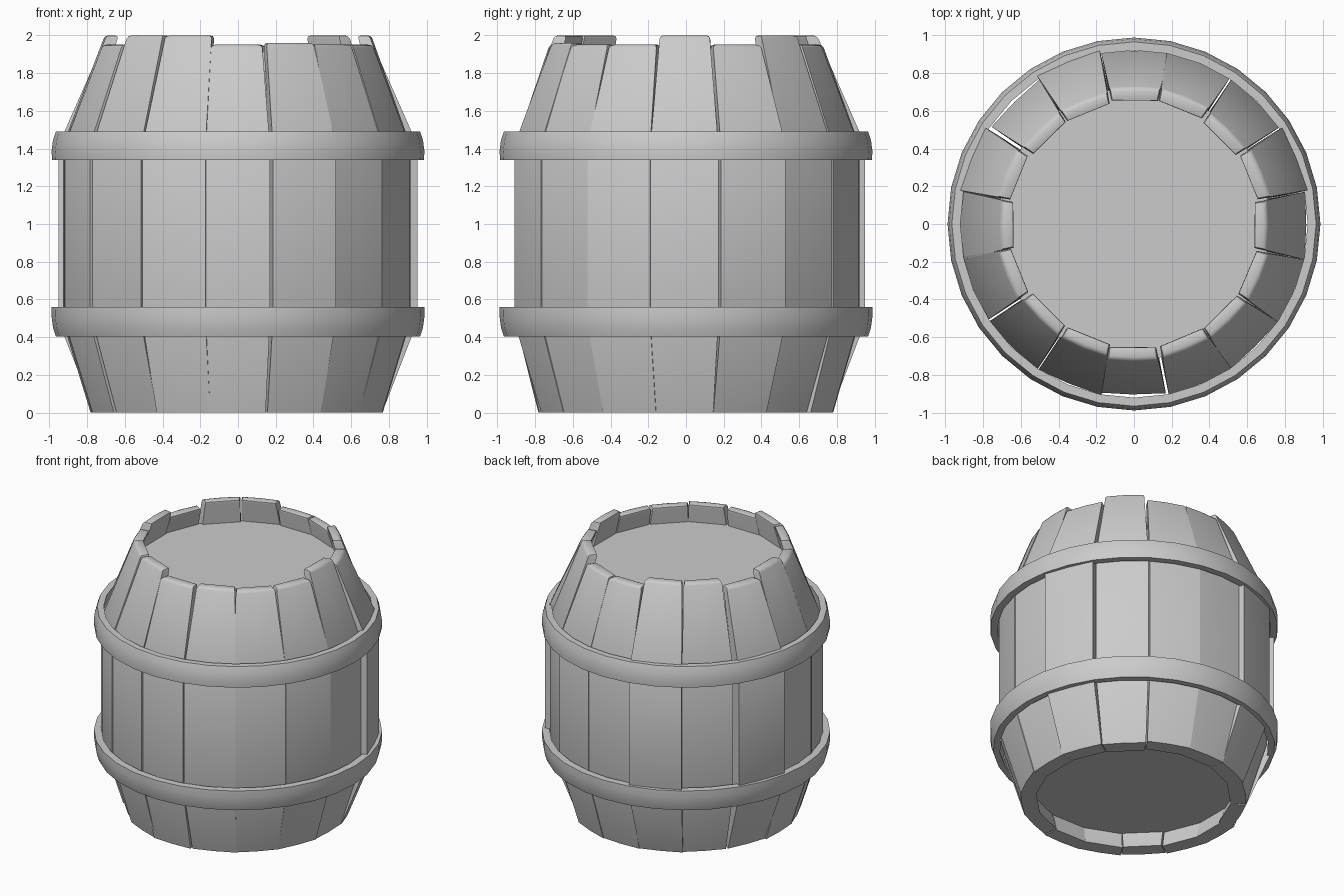
import bpy, bmesh, math, random
from mathutils import Matrix

if "Cube" in bpy.data.objects:
    bpy.data.objects.remove(bpy.data.objects["Cube"])

random.seed(4)
N = 16
STEP = 2 * math.pi / N
TAN = math.tan(STEP / 2)


def finish(name, bm, angle=35):
    bmesh.ops.recalc_face_normals(bm, faces=bm.faces)
    mesh = bpy.data.meshes.new(name)
    bm.to_mesh(mesh)
    bm.free()
    ob = bpy.data.objects.new(name, mesh)
    bpy.context.collection.objects.link(ob)
    bpy.ops.object.select_all(action='DESELECT')
    ob.select_set(True)
    bpy.context.view_layer.objects.active = ob
    bpy.ops.object.shade_smooth_by_angle(angle=math.radians(angle))
    return ob


def stave(i, push, top):
    # levels: height, outer radius, inner radius
    foot = random.uniform(-0.012, 0.012)
    k = (top - 1.42) / 0.56
    levels = [(0.0, 0.765 + foot, 0.66 + foot),
              (0.48, 0.91 + push, 0.80 + push),
              (1.42, 0.91 + push, 0.80 + push),
              (top, 0.91 + push - (0.205 + push) * k, 0.80 + push - (0.16 + push) * k)]
    bm = bmesh.new()
    rings = []
    for n, (z, ro, ri) in enumerate(levels):
        gap = 0.95 if n == 3 else 1.0
        wo, wi = min(ro, 0.93) * TAN * gap, ri * TAN * gap
        pts = [(ri, -wi), (ro, -wo), (ro + 0.008, 0), (ro, wo), (ri, wi)]
        rings.append([bm.verts.new((x, y, z)) for x, y in pts])
    for a, b in zip(rings, rings[1:]):
        for j in range(5):
            bm.faces.new((a[j], a[(j + 1) % 5], b[(j + 1) % 5], b[j]))
    bm.faces.new(rings[0])
    bm.faces.new(rings[-1])
    bmesh.ops.recalc_face_normals(bm, faces=bm.faces)
    # rounded ends
    ends = [e for e in bm.edges if e.calc_face_angle(0) > 0.9
            and (all(v in rings[-1] for v in e.verts))]
    bmesh.ops.bevel(bm, geom=ends, offset=0.018, segments=2, profile=0.5, affect='EDGES')
    turn = i * STEP + random.uniform(-0.012, 0.012)
    bmesh.ops.transform(bm, matrix=Matrix.Rotation(turn, 4, 'Z'), verts=bm.verts)
    finish(f"stave_{i + 1}", bm)


def hoop(name, profile):
    # closed cross-section swept around z
    bm = bmesh.new()
    sides = 32
    rings = []
    for s in range(sides):
        a = 2 * math.pi * s / sides
        rings.append([bm.verts.new((r * math.cos(a), r * math.sin(a), z)) for r, z in profile])
    m = len(profile)
    for s in range(sides):
        a, b = rings[s], rings[(s + 1) % sides]
        for j in range(m):
            bm.faces.new((a[j], b[j], b[(j + 1) % m], a[(j + 1) % m]))
    finish(name, bm, 50)


def disc(name, z, r):
    bm = bmesh.new()
    bmesh.ops.create_cone(bm, cap_ends=True, segments=32, radius1=r, radius2=r, depth=0.04,
                          matrix=Matrix.Translation((0, 0, z)))
    finish(name, bm)


# Staves, starting at +x and going counter-clockwise
pushes = [-.005, .04, 0, .003, 0, .04, -.013, .04, .01, .01, 0, -.005, -.015, 0, -.005, 0]
tops = [2, 1.95, 2, 1.95, 1.95, 2, 2, 1.95, 2, 1.95, 2, 2, 1.95, 1.96, 1.95, 1.95]
for i in range(N):
    stave(i, pushes[i], tops[i])

# Hoops
hoop("upper_hoop", [(0.935, 1.34), (0.985, 1.34), (0.988, 1.385), (0.98, 1.445),
                    (0.965, 1.49), (0.92, 1.49)])
hoop("lower_hoop", [(0.92, 0.405), (0.965, 0.405), (0.98, 0.45), (0.988, 0.51),
                    (0.987, 0.56), (0.935, 0.56)])

# Heads
disc("top_head", 1.79, 0.72)
disc("bottom_head", 0.15, 0.72)
